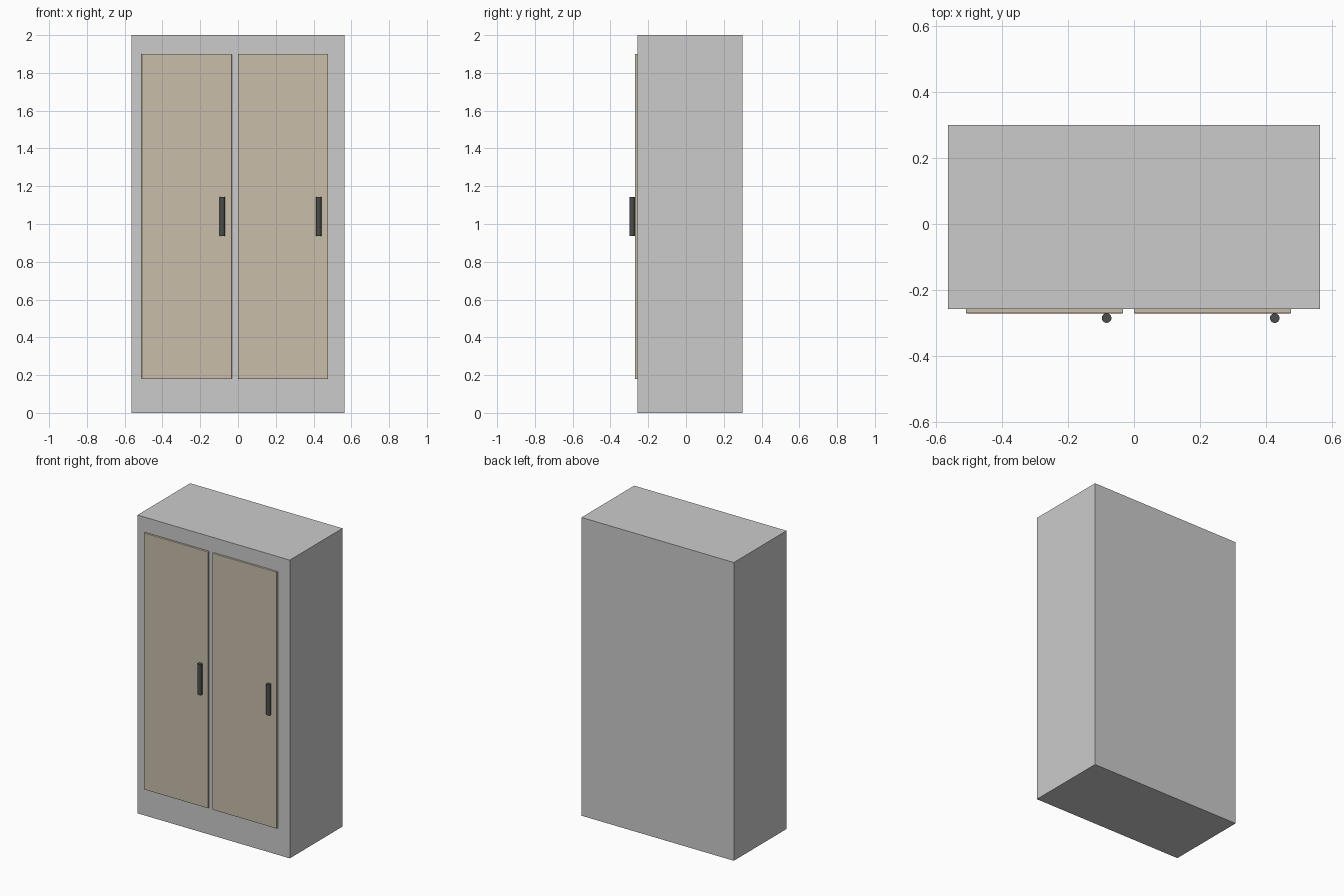
import bpy

if "Cube" in bpy.data.objects:
    bpy.data.objects.remove(bpy.data.objects["Cube"])


def material(name, colour):
    m = bpy.data.materials.new(name)
    m.diffuse_color = (*colour, 1)
    m.use_nodes = True
    m.node_tree.nodes["Principled BSDF"].inputs["Base Color"].default_value = m.diffuse_color
    return m


def box(name, lo, hi, mat=None, bevel=0):
    bpy.ops.mesh.primitive_cube_add(
        size=1, location=[(a + b) / 2 for a, b in zip(lo, hi)])
    ob = bpy.context.object
    ob.name = name
    ob.scale = [b - a for a, b in zip(lo, hi)]
    bpy.ops.object.transform_apply(location=False, rotation=False, scale=True)
    if mat:
        ob.data.materials.append(mat)
    if bevel:
        mod = ob.modifiers.new("soft_edges", 'BEVEL')
        mod.width = bevel
        mod.segments = 2
    return ob


wood = material("pale_wood", (0.58, 0.51, 0.40))
dark = material("dark_metal", (0.07, 0.075, 0.07))

# Cabinet carcass
box("cabinet_body", (-0.565, -0.258, 0), (0.565, 0.30, 2))

# Two doors, each with a vertical bar handle near its right edge
for side, x0, xh in (("left", -0.51, -0.083), ("right", 0.0, 0.427)):
    box(side + "_door", (x0, -0.271, 0.18), (x0 + 0.477, -0.245, 1.90),
        wood, 0.002)
    bpy.ops.mesh.primitive_cylinder_add(
        vertices=32, radius=0.0145, depth=0.205, location=(xh, -0.2855, 1.04))
    handle = bpy.context.object
    handle.name = side + "_handle"
    handle.data.materials.append(dark)
    bpy.ops.object.shade_smooth_by_angle()
